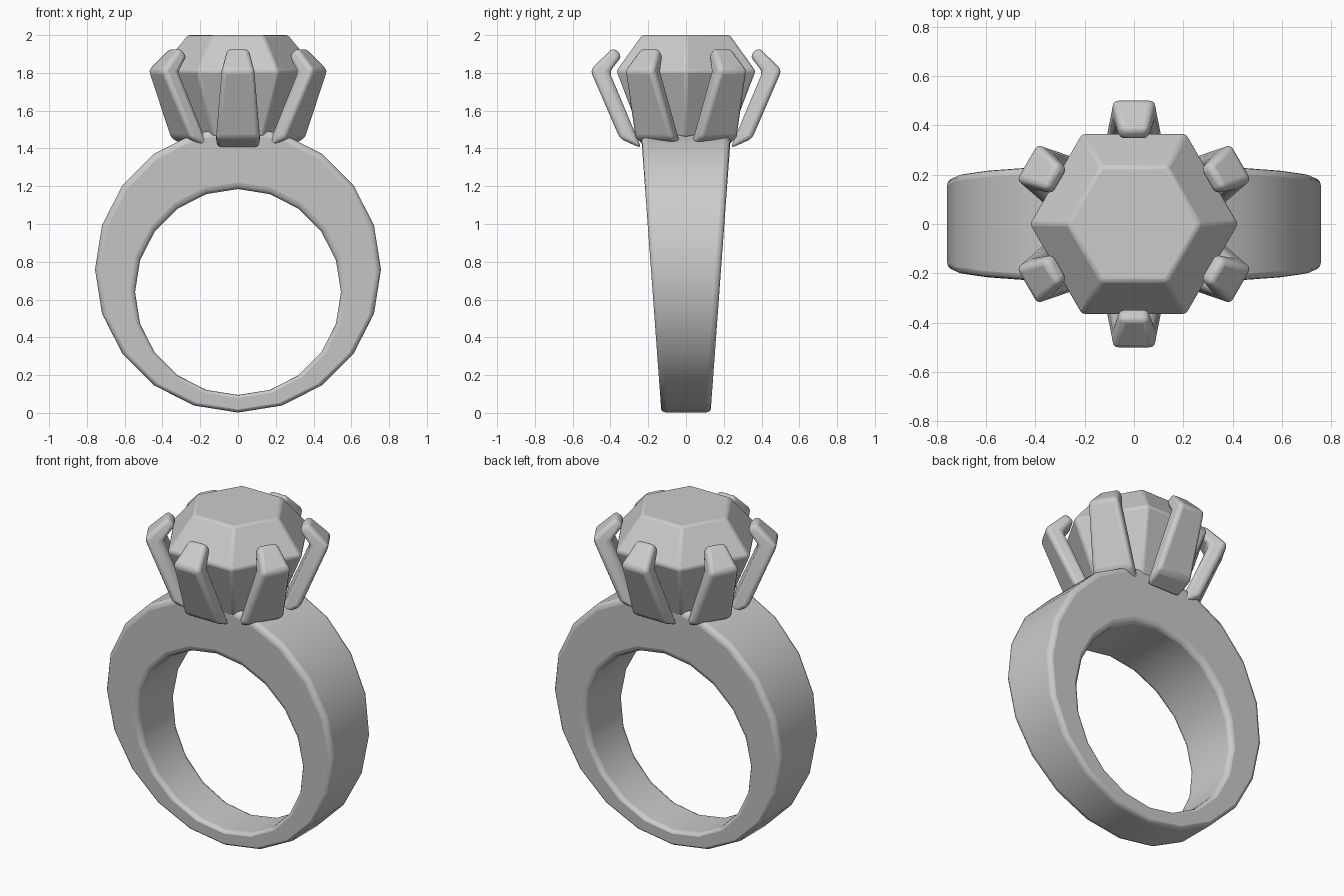
import bpy, math
from mathutils import Matrix

if "Cube" in bpy.data.objects:
    bpy.data.objects.remove(bpy.data.objects["Cube"])


def make(name, verts, faces, bevel, segments):
    mesh = bpy.data.meshes.new(name)
    mesh.from_pydata(verts, [], faces)
    obj = bpy.data.objects.new(name, mesh)
    bpy.context.collection.objects.link(obj)
    mod = obj.modifiers.new("soft_edges", 'BEVEL')
    mod.width, mod.segments = bevel, segments
    mod.limit_method, mod.angle_limit = 'ANGLE', math.radians(25)
    bpy.ops.object.select_all(action='DESELECT')
    obj.select_set(True)
    bpy.context.view_layer.objects.active = obj
    bpy.ops.object.shade_smooth_by_angle(angle=math.radians(28))
    return obj


# Band: 20-sided, inner hole offset downward, wider towards the top
N = 20
verts, faces = [], []
for i in range(N):
    a = 2 * math.pi * i / N
    for r, cz, side in ((.757, .759, -1), (.757, .759, 1), (.545, .64, 1), (.545, .64, -1)):
        z = cz + r * math.cos(a)
        verts.append((r * math.sin(a), side * (.13 + .073 * z), z))
for i in range(N):
    j = (i + 1) % N
    for k in range(4):
        m = (k + 1) % 4
        faces.append((i * 4 + k, i * 4 + m, j * 4 + m, j * 4 + k))
make("band", verts, faces, .028, 3)

# Gem: six-sided, stacked hexagon rings
rings = ((.27, 1.46), (.425, 1.81), (.268, 2.0))
verts = [(r * math.cos(k * math.pi / 3), r * math.sin(k * math.pi / 3), z)
         for r, z in rings for k in range(6)]
faces = [tuple(range(5, -1, -1)), tuple(range(12, 18))]
for s in (0, 6):
    faces += [(s + k, s + (k + 1) % 6, s + 6 + (k + 1) % 6, s + 6 + k) for k in range(6)]
make("gem", verts, faces, .012, 2)

# Prongs: bent claws, cross-section rows of (radius out, height, half width)
inner = ((.235, 1.40, .118), (.405, 1.805, .086), (.338, 1.89, .058))
outer = ((.35, 1.452, .118), (.507, 1.815, .086), (.385, 1.935, .058))
verts = []
for (ri, zi, w), (ro, zo, _) in zip(inner, outer):
    verts += [(ri, -w, zi), (ro, -w, zo), (ro, w, zo), (ri, w, zi)]
faces = [(3, 2, 1, 0), (8, 9, 10, 11)]
for s in (0, 4):
    faces += [(s + k, s + (k + 1) % 4, s + 4 + (k + 1) % 4, s + 4 + k) for k in range(4)]
for n in range(6):
    turn = Matrix.Rotation(math.radians(30 + 60 * n), 4, 'Z')
    prong = make(f"prong_{n + 1}", verts, faces, .024, 3)
    prong.data.transform(turn)
